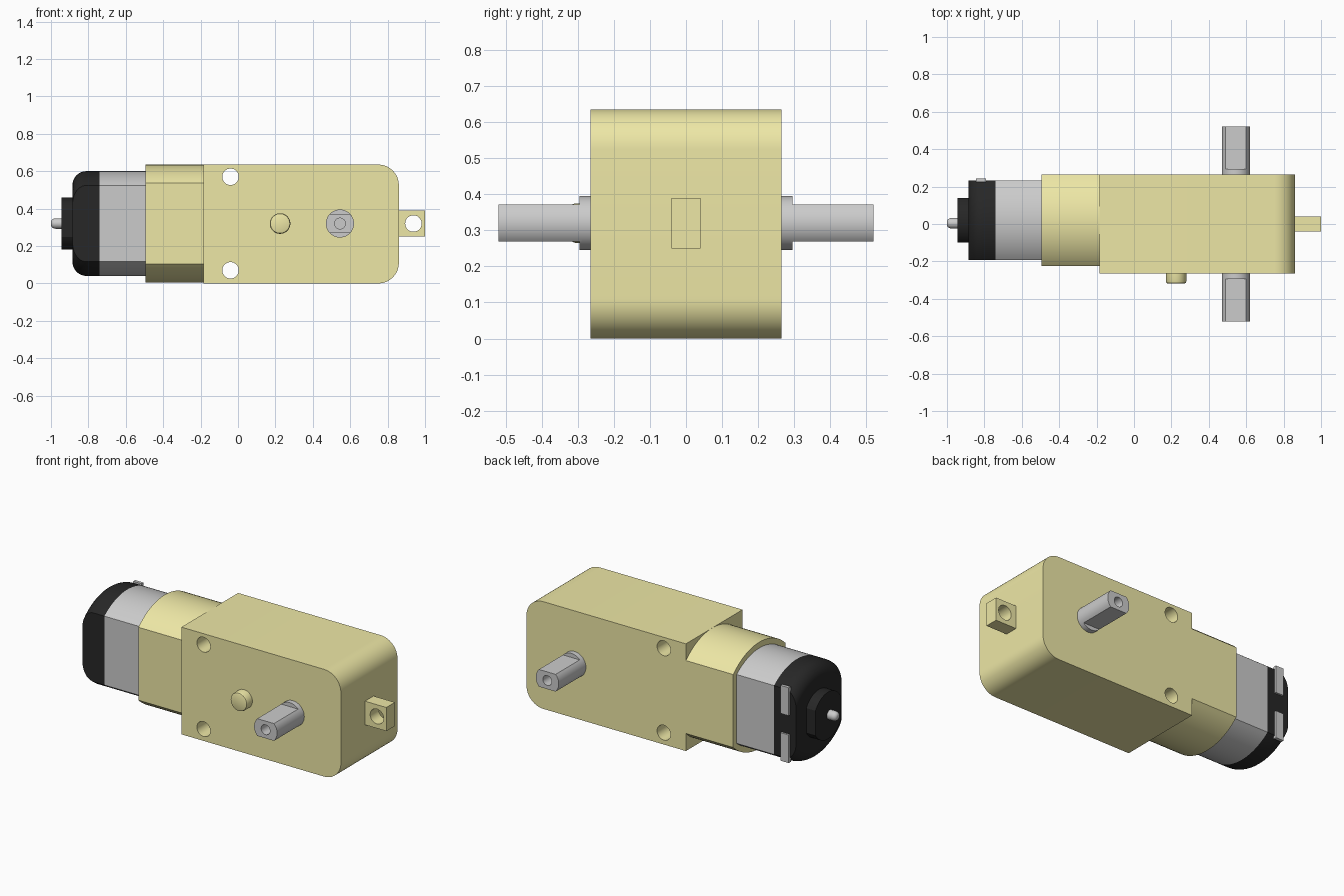
import bpy, bmesh
from math import sin, cos, pi, sqrt, asin, radians

if "Cube" in bpy.data.objects:
    bpy.data.objects.remove(bpy.data.objects["Cube"])

CZ = 0.32      # height of the common centre line
MY = 0.02      # sideways offset of the motor


def material(name, rgb):
    m = bpy.data.materials.new(name)
    m.diffuse_color = (*rgb, 1)
    m.use_nodes = True
    m.node_tree.nodes["Principled BSDF"].inputs["Base Color"].default_value = m.diffuse_color
    return m


YELLOW = material("yellow_plastic", (0.85, 0.80, 0.38))
BLACK = material("black_plastic", (0.02, 0.02, 0.02))


def loft(name, rings, mat=None):
    """Skin a list of equal-length 3D rings and cap both ends."""
    bm = bmesh.new()
    vs = [[bm.verts.new(p) for p in r] for r in rings]
    n = len(vs[0])
    for a, b in zip(vs, vs[1:]):
        for i in range(n):
            j = (i + 1) % n
            bm.faces.new((a[i], a[j], b[j], b[i]))
    bm.faces.new(vs[0])
    bm.faces.new(vs[-1])
    bmesh.ops.recalc_face_normals(bm, faces=bm.faces)
    me = bpy.data.meshes.new(name)
    bm.to_mesh(me)
    bm.free()
    ob = bpy.data.objects.new(name, me)
    bpy.context.collection.objects.link(ob)
    if mat:
        me.materials.append(mat)
    return ob


def circle(r, n=40):
    return [(r * cos(2 * pi * i / n), r * sin(2 * pi * i / n)) for i in range(n)]


def flatted(w, h, e, n=24):
    """Outline with flats at +-w (half height e) and arcs rising to +-h."""
    s = h - e
    R = (w * w + s * s) / (2 * s)
    a = asin(w / R)
    arc = [(R * sin(a - 2 * a * i / n), h - R + R * cos(a - 2 * a * i / n)) for i in range(n + 1)]
    return arc + [(-u, -v) for u, v in arc]


def rect(w, h):
    return [(w, h), (-w, h), (-w, -h), (w, -h)]


def on_x(pts, x, y=MY):
    return [(x, y + u, CZ + v) for u, v in pts]


def on_y(pts, y, x, z=CZ):
    return [(x + u, y, z + v) for u, v in pts]


def cylinder_y(name, x, z, r, y0, y1, mat=None):
    return loft(name, [on_y(circle(r), y0, x, z), on_y(circle(r), y1, x, z)], mat)


def drill(ob, holes):
    """Cut round holes (x, z, r, y0, y1) along y."""
    for x, z, r, y0, y1 in holes:
        c = cylinder_y("cutter", x, z, r, y0, y1)
        c.hide_render = True
        mod = ob.modifiers.new("hole", 'BOOLEAN')
        mod.operation, mod.solver, mod.object = 'DIFFERENCE', 'EXACT', c
        bpy.context.view_layer.objects.active = ob
        bpy.ops.object.modifier_apply(modifier=mod.name)
        bpy.data.objects.remove(c)


# Gearbox housing: rounded at the free end
X0, X1, H, R = -0.185, 0.86, 0.635, 0.11
side = [(X0, H), (X0, 0)]
side += [(X1 - R + R * sin(i * pi / 24), R - R * cos(i * pi / 24)) for i in range(13)]
side += [(X1 - R + R * cos(i * pi / 24), H - R + R * sin(i * pi / 24)) for i in range(13)]
box = loft("gearbox_housing", [[(x, y, z) for x, z in side] for y in (-0.265, 0.265)], YELLOW)
drill(box, [(-0.04, z, 0.044, -0.4, 0.4) for z in (0.07, 0.57)])

# Mounting lug with hole
lug = loft("mounting_lug", [on_x(rect(0.04, 0.07), x, 0) for x in (0.85, 1.0)], YELLOW)
drill(lug, [(0.938, CZ, 0.044, -0.2, 0.2)])

# Locating peg with a softened rim
loft("locating_peg", [on_y(circle(r), y, 0.225, CZ) for r, y in
                      ((0.055, -0.25), (0.055, -0.307), (0.052, -0.315), (0.045, -0.318))], YELLOW)

# Output shaft: round collar and a flatted stub on each side
SX = 0.545
cylinder_y("shaft_collar", SX, CZ, 0.075, -0.295, 0.295)
stub = [(v, u) for u, v in flatted(0.051, 0.075, sqrt(0.075**2 - 0.051**2), 12)]
for s, label in ((-1, "front"), (1, "back")):
    ob = loft("output_shaft_" + label, [on_y(stub, s * y, SX) for y in (0.29, 0.52)])
    drill(ob, [(SX, CZ, 0.029, s * 0.4, s * 0.6)])

# Motor sleeve and motor can
loft("motor_sleeve", [on_x(flatted(0.245, 0.315, 0.216), x) for x in (-0.495, -0.18)], YELLOW)
W, MH, E = 0.213, 0.28, 0.204
loft("motor_can", [on_x(flatted(W, MH, E), x) for x in (-0.74, -0.49)])

# Motor end cap: fillet turned about the axis, cut by the side flats
MR = (W * W + (MH - E) ** 2) / (2 * (MH - E))
rings, F = [on_x(flatted(W, MH, E), -0.74)], 0.075
for i in range(11):
    t = i * pi / 20
    d = F * (1 - cos(t))
    e = sqrt((MR - d) ** 2 - W * W) + MH - MR
    rings.append(on_x(flatted(W, MH - d, e), -0.885 + F * (1 - sin(t))))
loft("motor_end_cap", rings, BLACK)

# Bearing boss and motor shaft tip
loft("bearing_boss", [on_x(flatted(0.118, 0.139, 0.073), x) for x in (-0.945, -0.88)], BLACK)
tip = [on_x(circle(0.028, 24), -0.94, 0.004)]
tip += [on_x(circle(0.008 + 0.02 * cos(i * pi / 12), 24), -0.975 - 0.025 * sin(i * pi / 12), 0.004)
        for i in range(7)]
loft("motor_shaft_tip", tip)

# Electrical terminals on the back flat
for z, label in ((-0.14, "lower"), (0.14, "upper")):
    loft("terminal_" + label, [[(-0.817 + u, y, CZ + z + v) for u, v in rect(0.027, 0.083)]
                               for y in (0.225, 0.244)])

# Smooth shading with crisp edges
for ob in bpy.data.objects:
    ob.select_set(True)
bpy.context.view_layer.objects.active = box
bpy.ops.object.shade_smooth_by_angle(angle=radians(30))
